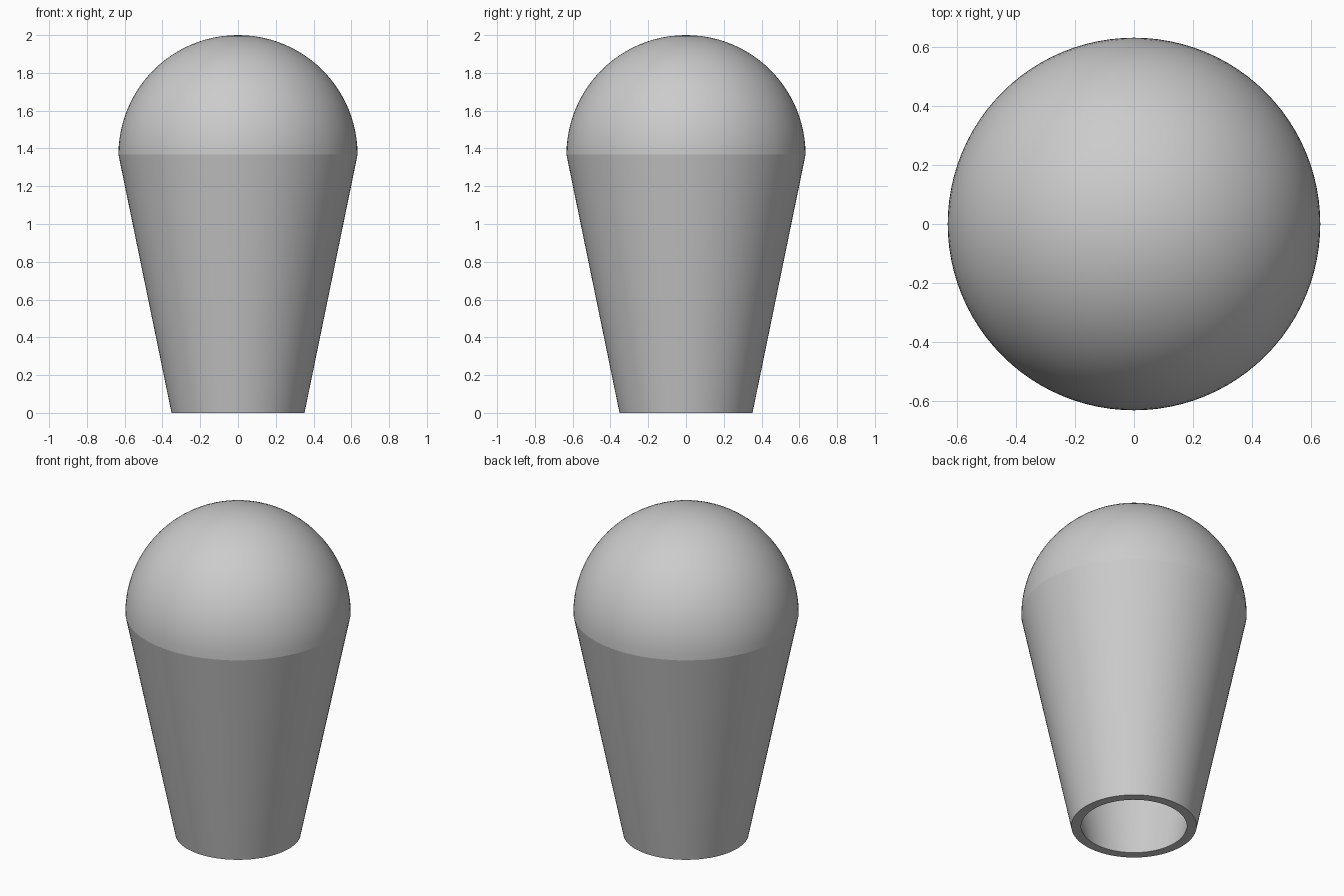
import bpy
import bmesh
from math import sin, cos, pi, radians

cube = bpy.data.objects.get("Cube")
if cube:
    bpy.data.objects.remove(cube, do_unlink=True)

SEGMENTS = 96
RINGS = 24
RADIUS = 0.633       # dome radius and widest part of the cone
EQUATOR = 2 - RADIUS
FOOT = 0.352         # outer radius at the bottom
WALL = 0.055

grey = bpy.data.materials.new("plain_grey")
grey.use_nodes = True
colour = (0.6, 0.6, 0.6, 1)
grey.diffuse_color = colour
grey.node_tree.nodes["Principled BSDF"].inputs["Base Color"].default_value = colour


def half_profile(foot, radius):
    """Tapered side from the foot up, closed by a quarter circle."""
    arc = [(radius * cos(i / RINGS * pi / 2), EQUATOR + radius * sin(i / RINGS * pi / 2))
           for i in range(RINGS)]
    return [(foot, 0)] + arc + [(0, EQUATOR + radius)]


def revolve(name, profile):
    bm = bmesh.new()
    verts = [bm.verts.new((r, 0, z)) for r, z in profile]
    edges = [bm.edges.new(pair) for pair in zip(verts, verts[1:])]
    bmesh.ops.spin(bm, geom=verts + edges, cent=(0, 0, 0), axis=(0, 0, 1),
                   angle=2 * pi, steps=SEGMENTS)
    bmesh.ops.remove_doubles(bm, verts=bm.verts[:], dist=0.0001)
    bmesh.ops.recalc_face_normals(bm, faces=bm.faces[:])
    mesh = bpy.data.meshes.new(name)
    bm.to_mesh(mesh)
    bm.free()
    mesh.materials.append(grey)
    obj = bpy.data.objects.new(name, mesh)
    bpy.context.collection.objects.link(obj)
    bpy.ops.object.select_all(action="DESELECT")
    obj.select_set(True)
    bpy.context.view_layer.objects.active = obj
    # Small angle keeps the crease where the dome meets the taper
    bpy.ops.object.shade_smooth_by_angle(angle=radians(9))
    return obj


# Hollow tapered body with a domed top and an open bottom
outside = half_profile(FOOT, RADIUS)
inside = half_profile(FOOT - WALL, RADIUS - WALL)
revolve("domed_tapered_shell", outside[::-1] + inside)
